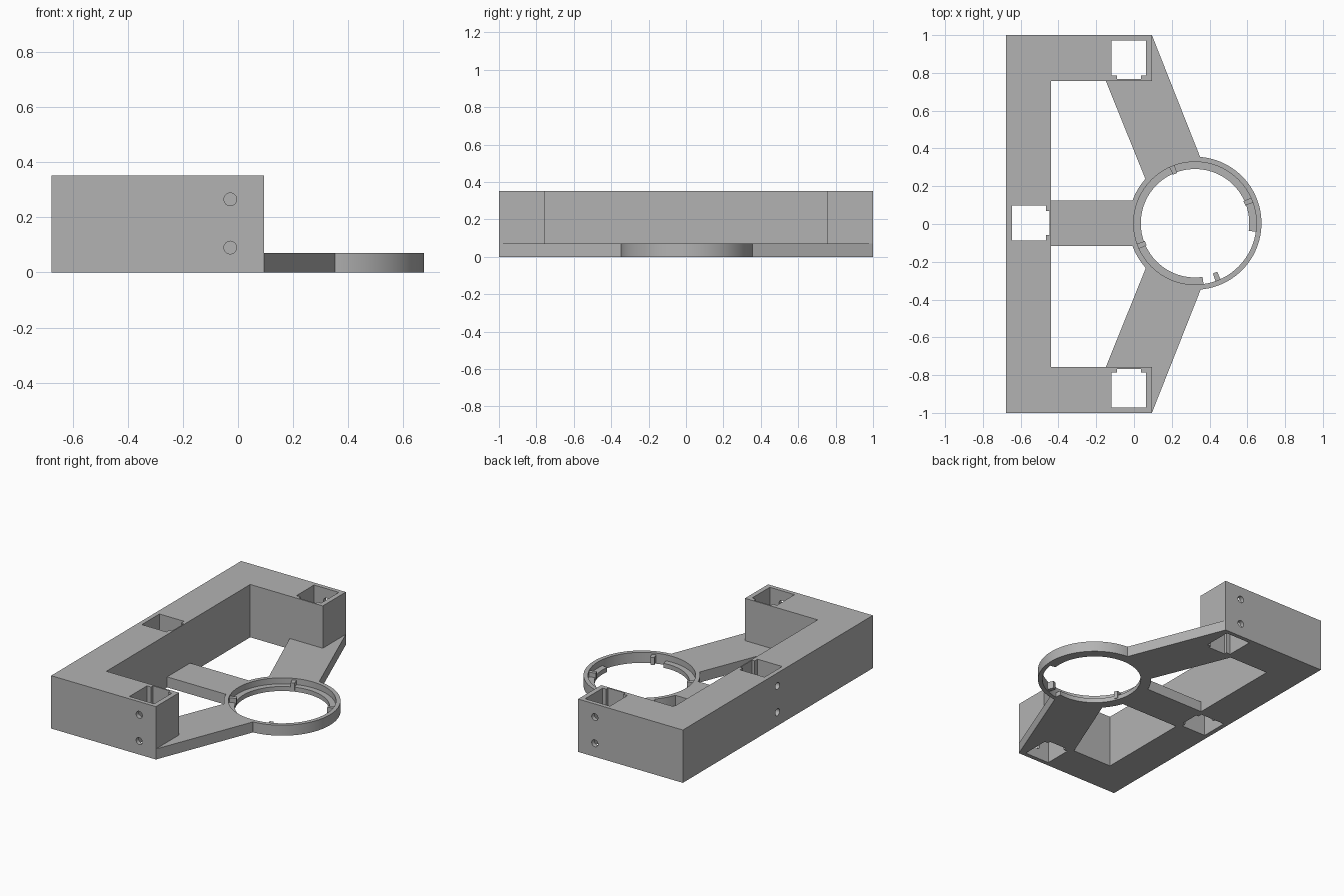
import bpy, bmesh, math
from mathutils import Matrix, Vector

cube = bpy.data.objects.get("Cube")
if cube:
    bpy.data.objects.remove(cube, do_unlink=True)

grey = bpy.data.materials.new("plain grey")
grey.use_nodes = True
COLOUR = (0.45, 0.45, 0.45, 1)
grey.diffuse_color = COLOUR
grey.node_tree.nodes["Principled BSDF"].inputs["Base Color"].default_value = COLOUR

TALL, THIN = 0.352, 0.07
RING = Vector((0.323, 0.004, 0))


def finish(name, bm):
    bmesh.ops.recalc_face_normals(bm, faces=bm.faces)
    mesh = bpy.data.meshes.new(name)
    bm.to_mesh(mesh)
    bm.free()
    mesh.materials.append(grey)
    ob = bpy.data.objects.new(name, mesh)
    bpy.context.collection.objects.link(ob)
    return ob


def prism(name, outline, z0, z1):
    """Extrude a flat outline upwards."""
    bm = bmesh.new()
    face = bm.faces.new([bm.verts.new((x, y, z0)) for x, y in outline])
    up = bmesh.ops.extrude_face_region(bm, geom=[face])["geom"]
    bmesh.ops.translate(bm, vec=(0, 0, z1 - z0),
                        verts=[v for v in up if isinstance(v, bmesh.types.BMVert)])
    return finish(name, bm)


def box(name, x0, x1, y0, y1, z0, z1):
    return prism(name, [(x0, y0), (x1, y0), (x1, y1), (x0, y1)], z0, z1)


def cylinder(name, centre, radius, depth, axis, sides):
    bm = bmesh.new()
    turn = Vector((0, 0, 1)).rotation_difference(Vector(axis)).to_matrix().to_4x4()
    bmesh.ops.create_cone(bm, cap_ends=True, segments=sides, radius1=radius,
                          radius2=radius, depth=depth,
                          matrix=Matrix.Translation(centre) @ turn)
    return finish(name, bm)


def band(name, r0, r1, z0, z1, start, end, steps):
    """Sweep a rectangle about the ring's axis, from start to end degrees."""
    bm = bmesh.new()
    spot = Matrix.Translation(RING) @ Matrix.Rotation(math.radians(start), 4, "Z")
    vs = [bm.verts.new(spot @ Vector((r, 0, z)))
          for r, z in ((r0, z0), (r1, z0), (r1, z1), (r0, z1))]
    edges = [bm.edges.new((vs[i], vs[(i + 1) % 4])) for i in range(4)]
    bmesh.ops.spin(bm, geom=vs + edges, cent=RING, axis=(0, 0, 1),
                   angle=math.radians(end - start), steps=steps)
    bmesh.ops.remove_doubles(bm, verts=bm.verts, dist=0.0001)
    bmesh.ops.holes_fill(bm, edges=bm.edges, sides=4)
    return finish(name, bm)


def activate(ob):
    bpy.ops.object.select_all(action="DESELECT")
    ob.select_set(True)
    bpy.context.view_layer.objects.active = ob


def cut(ob, cutters):
    for c in cutters:
        mod = ob.modifiers.new("cut", "BOOLEAN")
        mod.operation, mod.solver, mod.object = "DIFFERENCE", "EXACT", c
        activate(ob)
        bpy.ops.object.modifier_apply(modifier=mod.name)
        bpy.data.objects.remove(c, do_unlink=True)


def smooth(ob):
    activate(ob)
    bpy.ops.object.shade_smooth_by_angle(angle=math.radians(30))


# C-shaped frame
BACK, INNER, END, IN_Y = -0.677, -0.44, 0.095, 0.757
frame = prism("frame", [(BACK, -1), (END, -1), (END, -IN_Y), (INNER, -IN_Y),
                        (INNER, IN_Y), (END, IN_Y), (END, 1), (BACK, 1)], 0, TALL)

# Keyed through-pockets and pairs of screw holes in the outer walls
cutters = []
for s in (-1, 1):
    y = [s * v for v in (0.972, 0.787, 0.767)]
    cutters.append(prism("pocket_cutter", [
        (-0.12, y[0]), (0.063, y[0]), (0.063, y[1]), (0.037, y[1]),
        (0.037, y[2]), (-0.09, y[2]), (-0.09, y[1]), (-0.12, y[1])], -0.1, 0.5))
    for z in (0.09, 0.265):
        cutters.append(cylinder("hole_cutter", (-0.028, s, z), 0.023, 0.1, (0, 1, 0), 32))
cutters.append(prism("pocket_cutter", [
    (-0.647, -0.088), (-0.466, -0.088), (-0.466, -0.058), (-0.447, -0.058),
    (-0.447, 0.068), (-0.466, 0.068), (-0.466, 0.097), (-0.647, 0.097)], -0.1, 0.5))
for z in (0.09, 0.265):
    cutters.append(cylinder("hole_cutter", (BACK, 0.004, z), 0.023, 0.1, (1, 0, 0), 32))
cut(frame, cutters)
smooth(frame)

# Flat arms, trimmed to the ring
arms = [box("middle_arm", INNER, 0.05, -0.117, 0.124, 0, THIN)]
for side, s in (("right", -1), ("left", 1)):
    arms.append(prism(side + "_arm", [
        (END, s), (0.35, 0.355 * s), (0.36, 0.3 * s), (0.1, 0.14 * s),
        (-0.149, IN_Y * s), (END, IN_Y * s)], 0, THIN))
for arm in arms:
    cut(arm, [cylinder("bore_cutter", RING, 0.335, 1, (0, 0, 1), 96)])

# Ring with a partial inner ledge
smooth(band("ring_rim", 0.325, 0.352, 0, THIN, 0, 360, 96))
smooth(band("ring_ledge", 0.287, 0.327, 0, 0.03, -8, 278, 72))

# Locking tabs on the ring's inside
for i in range(4):
    band("locking_tab_%d" % (i + 1), 0.282, 0.327, 0.01, 0.06,
         19.5 + 90 * i, 24.5 + 90 * i, 2)
